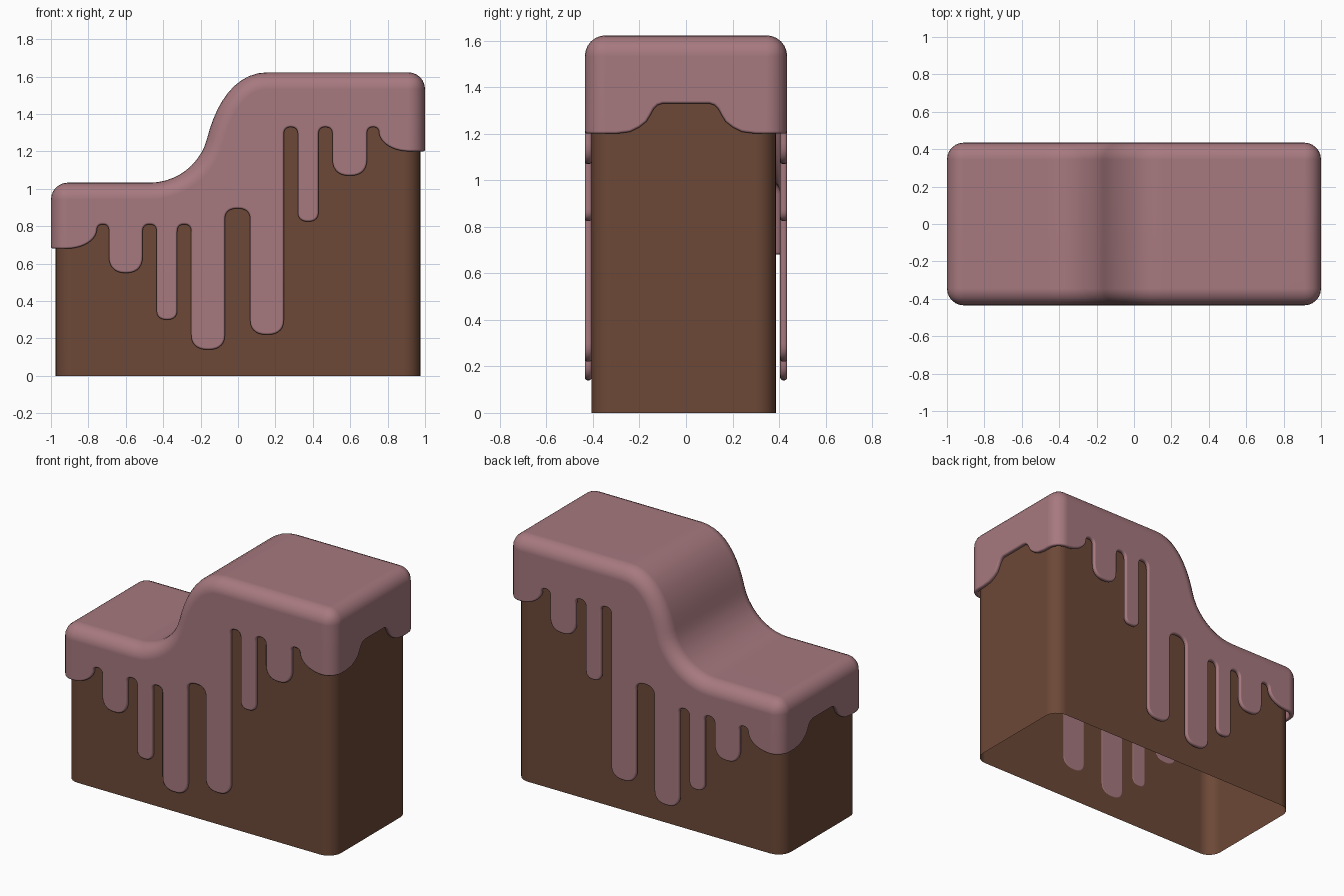
import bpy, bmesh, math
from mathutils import Vector
from mathutils.geometry import interpolate_bezier

if "Cube" in bpy.data.objects:
    bpy.data.objects.remove(bpy.data.objects["Cube"])


def bezier(a, b, c, d, n=10):
    pts = interpolate_bezier(*[Vector((p[0], p[1], 0)) for p in (a, b, c, d)], n + 1)
    return [(p.x, p.y) for p in pts]


def prism_mesh(pts, axis, t0, t1):
    """Closed prism: outline in (x,z) or (y,z), extruded along the other axis."""
    bm = bmesh.new()
    place = (lambda u, v, t: (u, t, v)) if axis == 'y' else (lambda u, v, t: (t, u, v))
    rings = [[bm.verts.new(place(u, v, t)) for u, v in pts] for t in (t0, t1)]
    bm.faces.new(rings[0])
    bm.faces.new(rings[1])
    n = len(pts)
    for i in range(n):
        j = (i + 1) % n
        bm.faces.new((rings[0][i], rings[0][j], rings[1][j], rings[1][i]))
    bmesh.ops.recalc_face_normals(bm, faces=bm.faces)
    return bm


def make_object(name, bm, color=None):
    me = bpy.data.meshes.new(name)
    bm.to_mesh(me)
    bm.free()
    ob = bpy.data.objects.new(name, me)
    bpy.context.collection.objects.link(ob)
    if color:
        mat = bpy.data.materials.new(name + "_color")
        mat.diffuse_color = color
        mat.use_nodes = True
        mat.node_tree.nodes["Principled BSDF"].inputs["Base Color"].default_value = mat.diffuse_color
        me.materials.append(mat)
    return ob


def stepped_block(name, half_x, y0, y1, dx, dz, radius, color):
    """Two-level block with an S-shaped step, rounded edges, open underneath."""
    lower = bezier((-.47, 1.033), (-.33, 1.033), (-.2, 1.13), (-.165, 1.27))
    upper = bezier((-.165, 1.27), (-.12, 1.45), (-.02, 1.623), (.16, 1.623))
    curve = [(x + dx, z - dz) for x, z in lower + upper[1:]]
    pts = [(-half_x, 0), (-half_x, 1.033 - dz)] + curve + [(half_x, 1.623 - dz), (half_x, 0)]
    bm = prism_mesh(pts, 'y', y0, y1)
    edges = []
    for e in bm.edges:
        a, b = (v.co for v in e.verts)
        along_y = abs(a.y - b.y) > 1e-4
        at_end = abs(abs(a.x) - half_x) < 1e-4
        if max(a.z, b.z) > 1e-4 and (not along_y or at_end):
            edges.append(e)
    bmesh.ops.bevel(bm, geom=edges, offset=radius, offset_type='OFFSET', segments=6,
                    profile=0.5, affect='EDGES', clamp_overlap=False)
    bottom = [f for f in bm.faces if all(v.co.z < 1e-4 for v in f.verts)]
    bmesh.ops.delete(bm, geom=bottom, context='FACES')
    return make_object(name, bm, color)


def cap(x0, x1, z, h, power=2.4, n=14):
    """Rounded end of a drip (h < 0) or of a gap between drips (h > 0)."""
    c, w = (x0 + x1) / 2, (x1 - x0) / 2
    out = []
    for k in range(n + 1):
        a = math.pi * k / n
        co, si = math.cos(a), max(0.0, math.sin(a))
        out.append((c - w * math.copysign(abs(co) ** (2 / power), co),
                    z - h + h * si ** (2 / power)))
    return out


def finish(ob):
    bpy.ops.object.select_all(action='DESELECT')
    ob.select_set(True)
    bpy.context.view_layer.objects.active = ob
    bpy.ops.object.convert(target='MESH')
    bpy.ops.object.shade_smooth_by_angle(angle=math.radians(38))
    wn = ob.modifiers.new("even_shading", 'WEIGHTED_NORMAL')
    wn.keep_sharp = True


# Cake body
body = stepped_block("cake_body", .975, -.407, .387, .03, .05, .09, (.15, .065, .038, 1))
finish(body)

# Icing shell
icing = stepped_block("icing", 1.0, -.435, .435, 0, 0, .09, (.38, .19, .21, 1))
shell = icing.modifiers.new("thickness", 'SOLIDIFY')
shell.thickness = .03
shell.offset = -1
shell.use_even_offset = True

# Drip outline: (left, right, end height, end rounding), gaps and drips alternate
ends = [(-.755, -.69, .81, .035), (-.69, -.51, .55, -.09), (-.51, -.435, .81, .04),
        (-.435, -.325, .30, -.05), (-.325, -.25, .81, .04), (-.25, -.07, .14, -.08),
        (-.07, .065, .895, .06), (.065, .245, .22, -.08), (.245, .32, 1.33, .04),
        (.32, .43, .825, -.05), (.43, .505, 1.33, .04), (.505, .69, 1.07, -.09),
        (.69, .755, 1.33, .035)]
bulge = bezier((-.92, .68), (-.82, .68), (-.76, .73), (-.755, .775))[:-1]
outline = [(-1.2, .68)] + bulge
for e in ends:
    outline += cap(*e)
outline += [(-x, z + .52) for x, z in reversed(bulge)]
outline += [(1.2, 1.20), (1.2, 2), (-1.2, 2)]
drip_cutter = make_object("drip_cutter", prism_mesh(outline, 'y', -1, 1))

# Raised scallop in the icing on both ends
half = [(.30, 0), (.24, .008), (.20, .028), (.17, .052), (.152, .082),
        (.138, .108), (.122, .123), (.10, .13)]
cutters = [(drip_cutter, 'INTERSECT')]
for side, z in ((-1, .68), (1, 1.20)):
    pts = [(.30, z - .2)] + [(y, z + h) for y, h in half]
    pts += [(-y, zz) for y, zz in reversed(pts)]
    t = sorted((side * .88, side * 1.2))
    cutters.append((make_object("end_cutter", prism_mesh(pts, 'x', *t)), 'DIFFERENCE'))

for cutter, op in cutters:
    m = icing.modifiers.new("cut", 'BOOLEAN')
    m.object = cutter
    m.operation = op
    m.solver = 'EXACT'

# Soft rim along the drips
rim = icing.modifiers.new("rim", 'BEVEL')
rim.width = .011
rim.segments = 3
rim.limit_method = 'ANGLE'
rim.angle_limit = math.radians(50)
rim.use_clamp_overlap = False
finish(icing)

for cutter, _ in cutters:
    bpy.data.objects.remove(cutter)
